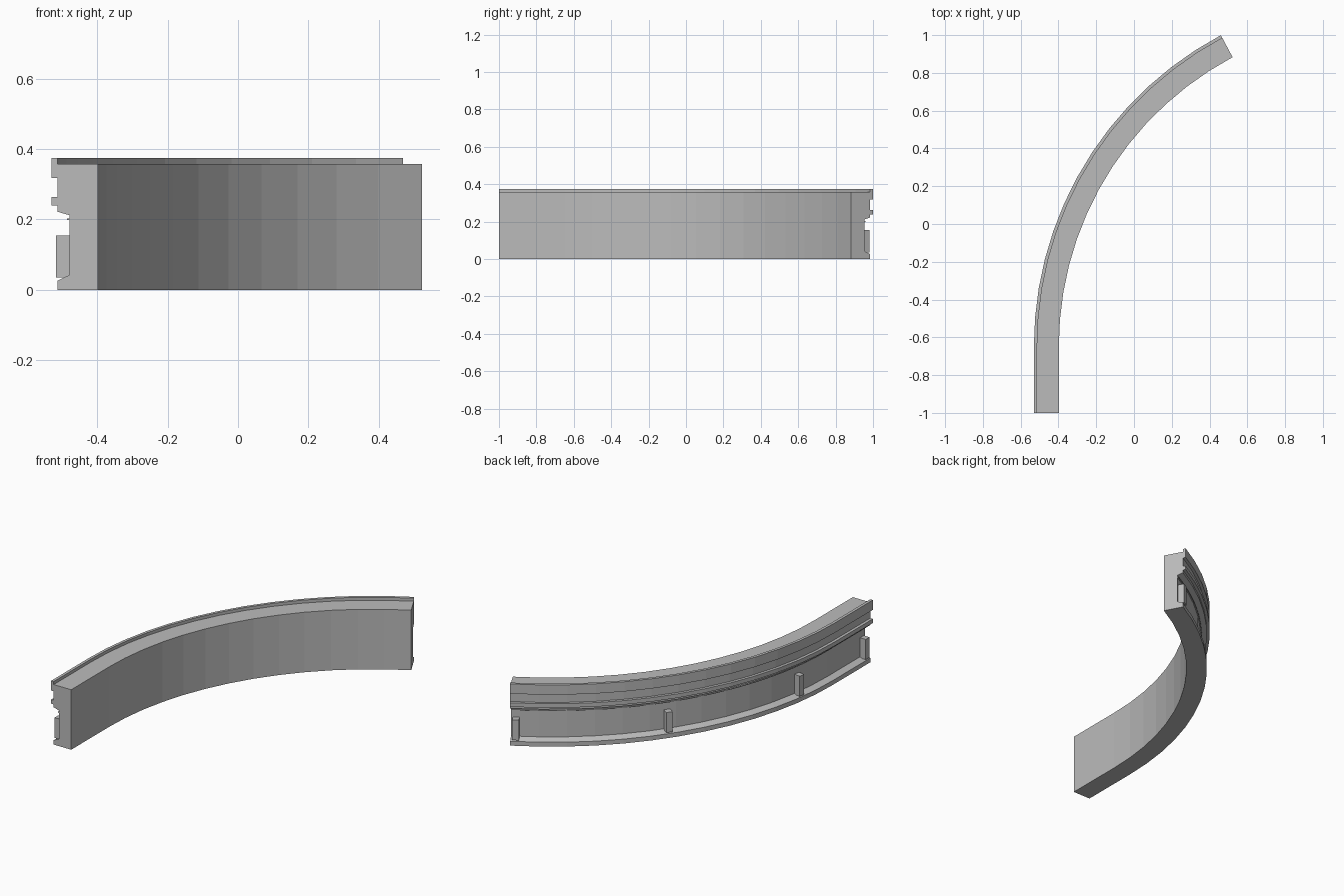
import bpy
import bmesh
from math import sin, cos, radians
from mathutils import Matrix, Vector

if "Cube" in bpy.data.objects:
    bpy.data.objects.remove(bpy.data.objects["Cube"], do_unlink=True)

grey = bpy.data.materials.new("plain grey")
grey.use_nodes = True
grey.diffuse_color = (0.5, 0.5, 0.5, 1)
grey.node_tree.nodes["Principled BSDF"].inputs["Base Color"].default_value = (0.5, 0.5, 0.5, 1)

# Path of the outer edge: a short straight, then a bend
RADIUS, BEND, STRAIGHT = 1.866, 62, 0.352
LEFT, START = -0.53, -1.0


def frame(angle, y=START + STRAIGHT):
    """Point on the outer edge and the inward direction there."""
    a = radians(angle)
    inward = Vector((cos(a), -sin(a), 0))
    return Vector((LEFT + RADIUS, y, 0)) - inward * RADIUS, inward


def stations(count):
    return [frame(0, START)] + [frame(BEND * i / count) for i in range(count + 1)]


def finish(bm, name):
    bmesh.ops.recalc_face_normals(bm, faces=bm.faces)
    mesh = bpy.data.meshes.new(name)
    bm.to_mesh(mesh)
    bm.free()
    mesh.materials.append(grey)
    obj = bpy.data.objects.new(name, mesh)
    bpy.context.collection.objects.link(obj)
    return obj


def sweep(name, profile, path):
    """Loft a closed (depth, height) profile along the path and cap the ends."""
    bm = bmesh.new()
    rings = [[bm.verts.new(p + n * d + Vector((0, 0, z))) for d, z in profile]
             for p, n in path]
    for a, b in zip(rings, rings[1:]):
        for i in range(len(profile)):
            j = (i + 1) % len(profile)
            bm.faces.new((a[i], a[j], b[j], b[i]))
    bm.faces.new(rings[0])
    bm.faces.new(rings[-1])
    return finish(bm, name)


# Curved wall with top lip, grooves and foot ledge on the outer side
wall = [(0.132, 0), (0.132, 0.357), (0.017, 0.357), (0.017, 0.375), (0, 0.375),
        (0, 0.317), (0.017, 0.317), (0.017, 0.263), (0, 0.263), (0, 0.239),
        (0.017, 0.239), (0.017, 0.222), (0.051, 0.212), (0.051, 0.042),
        (0.017, 0.026), (0.017, 0)]
sweep("curved_wall", wall, stations(13))

# Thin bead under the upper ledge
bead = [(0.052, 0.198), (0.045, 0.198), (0.045, 0.203), (0.052, 0.203)]
sweep("thin_bead", bead, stations(52))

# Upright posts standing in the recess
posts = [frame(0, START + 0.03), frame(8.3), frame(35), frame(61.1)]
for number, (point, inward) in enumerate(posts, 1):
    bm = bmesh.new()
    bmesh.ops.create_cube(bm, size=1)
    along = Vector((-inward.y, inward.x, 0))
    turn = Matrix((inward, along, (0, 0, 1))).transposed().to_4x4()
    place = Matrix.Translation(point + inward * 0.034 + Vector((0, 0, 0.095)))
    bm.transform(place @ turn @ Matrix.Diagonal((0.04, 0.036, 0.12, 1)))
    finish(bm, f"post_{number}")
